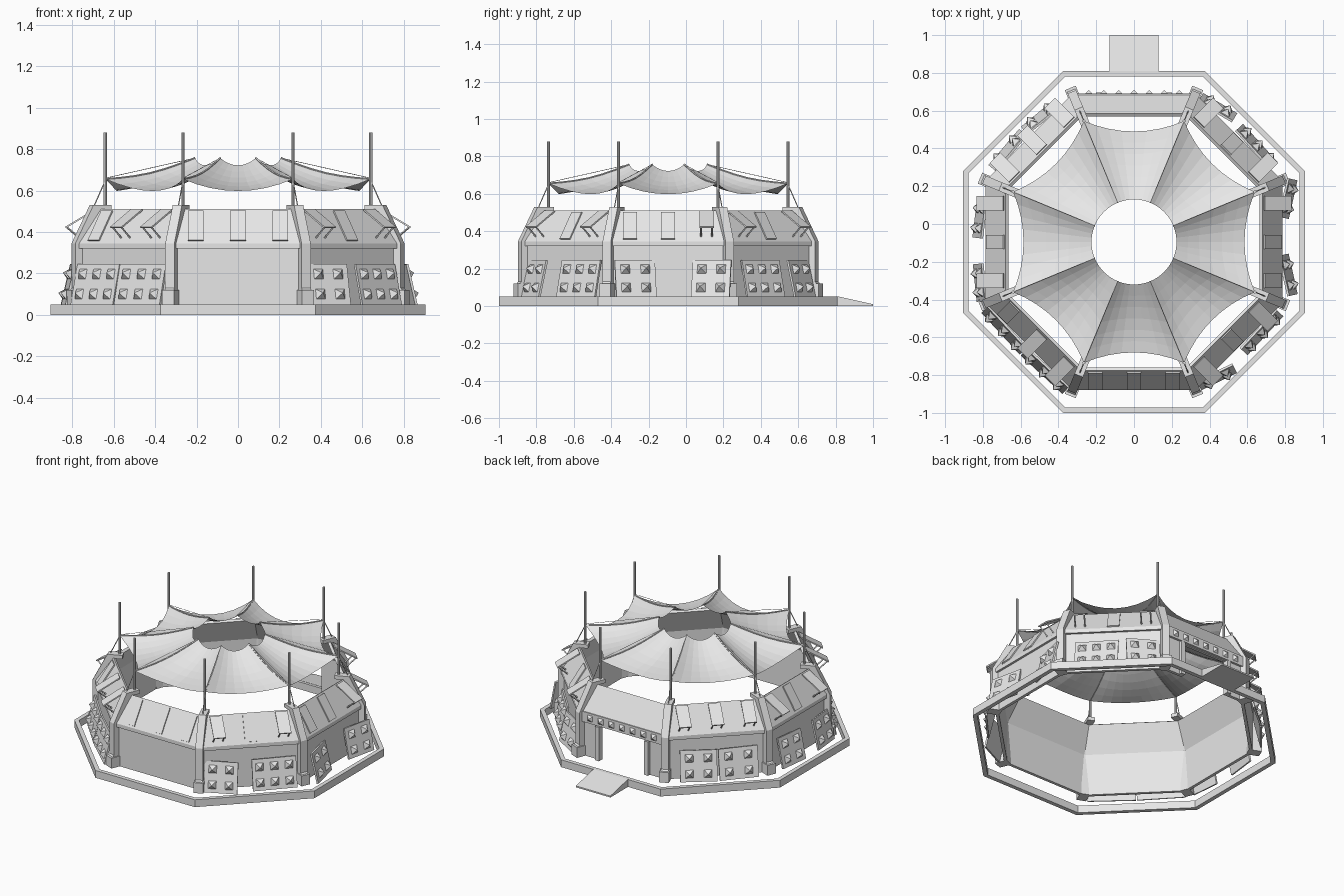
import bpy, bmesh, math
from math import sin, cos, pi, radians
from mathutils import Matrix, Vector

cube = bpy.data.objects.get("Cube")
if cube:
    bpy.data.objects.remove(cube)

mat = bpy.data.materials.new("light_grey")
mat.use_nodes = True
GREY = (0.8, 0.8, 0.8, 1)
mat.diffuse_color = GREY
mat.node_tree.nodes["Principled BSDF"].inputs["Base Color"].default_value = GREY

CENTRE = Matrix.Translation((0, -0.095, 0))
TAN = math.tan(pi / 8)
parts = {}


def part(name):
    return parts.setdefault(name, bmesh.new())


def frame(deg):
    """Local frame of a side: x outward, y along the side, z up."""
    return CENTRE @ Matrix.Rotation(radians(deg), 4, 'Z')


def box(name, m, size):
    bmesh.ops.create_cube(part(name), size=1, matrix=m @ Matrix.Diagonal((*size, 1)))


def prism(name, m, profile, half):
    """Extrude an (outward, z) profile sideways; half gives the half width."""
    bm = part(name)
    rows = [[bm.verts.new(m @ Vector((d, s * half(d), z))) for d, z in profile]
            for s in (-1, 1)]
    n = len(profile)
    faces = [bm.faces.new(rows[0]), bm.faces.new(rows[1][::-1])]
    for i in range(n):
        j = (i + 1) % n
        faces.append(bm.faces.new((rows[0][j], rows[0][i], rows[1][i], rows[1][j])))
    bmesh.ops.recalc_face_normals(bm, faces=faces)


def rod(name, m, a, b, r, sides=6):
    a, b = m @ Vector(a), m @ Vector(b)
    d = b - a
    turn = d.to_track_quat('Z', 'Y').to_matrix().to_4x4()
    bmesh.ops.create_cone(part(name), cap_ends=True, segments=sides, radius1=r, radius2=r,
                          depth=d.length, matrix=Matrix.Translation((a + b) / 2) @ turn)


def stud(name, m, size=0.05, height=0.03):
    """Four-sided pyramid pointing along local x."""
    turn = Matrix.Rotation(pi / 2, 4, 'Y') @ Matrix.Rotation(pi / 4, 4, 'Z')
    bmesh.ops.create_cone(part(name), cap_ends=True, segments=4, radius1=size * 0.707,
                          radius2=0, depth=height,
                          matrix=m @ Matrix.Translation((height / 2, 0, 0)) @ turn)


def place(m, d, t, z, tilt=0, yaw=0):
    return (m @ Matrix.Translation((d, t, z)) @ Matrix.Rotation(yaw, 4, 'Z')
            @ Matrix.Rotation(tilt, 4, 'Y'))


# Octagonal kerb and entrance ramp
for k in range(8):
    prism("kerb", frame(k * 45), [(0.877, 0), (0.905, 0), (0.905, 0.05), (0.877, 0.05)],
          lambda d: d * TAN)
prism("ramp", frame(90), [(0.895, 0), (1.095, 0), (1.095, 0.01), (0.905, 0.052), (0.895, 0.052)],
      lambda d: 0.13)

# Wall sections with sloping upper panels; the back one has a doorway
UPPER = [(0.77, 0.32), (0.785, 0.32), (0.785, 0.345), (0.68, 0.51), (0.665, 0.5), (0.75, 0.335)]
for k in range(8):
    m = frame(k * 45)
    foot = 0.28 if k == 2 else 0.05
    prism("wall", m, [(0.77, foot)] + UPPER + [(0.75, foot)], lambda d: d * TAN)
back = frame(90)
for s in (-1, 1):
    box("door_jamb", place(back, 0.76, s * 0.24, 0.17), (0.02, 0.14, 0.24))
    box("door_post", place(back, 0.775, s * 0.185, 0.165), (0.03, 0.03, 0.23))
box("door_lintel", place(back, 0.775, 0, 0.32), (0.02, 0.6, 0.07))
for i in range(-3, 4):
    stud("lintel_studs", place(back, 0.785, i * 0.08, 0.32), 0.04, 0.02)

# Roof hatches: O is propped open, C is closed
HATCHES = {0: "CCO", 45: "OCO", 135: "OOO", 180: "OCO", 225: "COO", 270: "CCC", 315: "OCO"}
for deg, states in HATCHES.items():
    m = frame(deg)
    for i, state in enumerate(states):
        t = (i - 1) * 0.205
        if state == "C":
            box("closed_hatch", place(m, 0.735, t, 0.43, radians(57.5)), (0.17, 0.075, 0.008))
        else:
            box("open_hatch", place(m, 0.762, t, 0.464, radians(31)), (0.165, 0.078, 0.008))
            for s in (-0.03, 0.03):
                rod("hatch_prop", m, (0.825, t + s, 0.422), (0.765, t + s, 0.37), 0.005, 4)

# Leaning studded armour plates: offset, width, stud columns, yaw
ARMOUR = {
    0: [(-0.175, 0.22, 2, -0.22), (0.23, 0.21, 2, 0.22)],
    45: [(-0.1, 0.27, 3, 0.05), (0.19, 0.21, 2, -0.25)],
    135: [(-0.12, 0.23, 2, 0.1), (0.13, 0.25, 2, -0.08)],
    180: [(-0.125, 0.21, 2, 0.12), (0.215, 0.2, 2, -0.1)],
    225: [(-0.155, 0.3, 3, 0.04), (0.15, 0.3, 3, -0.04)],
    315: [(-0.195, 0.21, 2, 0.33), (0.14, 0.28, 3, -0.04)],
}
LEAN = radians(-13)
for deg, plates in ARMOUR.items():
    for t, width, cols, yaw in plates:
        m = place(frame(deg), 0.815, t, 0.147, LEAN, -yaw)
        box("armour_plate", m, (0.012, width, 0.2))
        for c in range(cols):
            for z in (-0.05, 0.05):
                y = (c - (cols - 1) / 2) * width / cols
                stud("armour_studs", m @ Matrix.Translation((0.006, y, z)))

# Corner pillars, poles and stays
PILLAR = [(0.8, 0.05), (0.875, 0.05), (0.875, 0.11), (0.86, 0.13), (0.86, 0.345), (0.765, 0.53),
          (0.67, 0.53), (0.67, 0.505), (0.725, 0.505), (0.81, 0.335)]
for k in range(8):
    m = frame(k * 45 + 22.5)
    prism("corner_pillar", m, PILLAR, lambda d: 0.024)
    box("pillar_foot", place(m, 0.845, 0, 0.085), (0.075, 0.062, 0.07))
    rod("pole", m, (0.693, 0, 0.51), (0.693, 0, 0.88), 0.008, 8)
    rod("stay", m, (0.693, 0, 0.65), (0.75, 0, 0.53), 0.003, 4)
    rod("top_cable", m, (0.693, 0, 0.66), (0.225, 0, 0.757), 0.0015, 4)

# Sagging canopy with a round opening in the middle
NU, NV = 8, 6


def canopy_point(u, v):
    """u runs -1..1 across a panel, v runs 0..1 from rim to opening."""
    dip = 1 - u * u
    outer = Vector((0.64 - 0.055 * dip, u * 0.265, 0.655 - 0.057 * dip))
    a = u * pi / 8
    inner = Vector((0.225 * cos(a), 0.225 * sin(a), 0.757 - 0.035 * dip))
    p = outer.lerp(inner, v)
    p.z -= 0.022 * sin(pi * v)
    return p


bm = part("canopy")
for k in range(8):
    m = frame(k * 45)
    grid = [[bm.verts.new(m @ canopy_point(2 * i / NU - 1, j / NV)) for j in range(NV + 1)]
            for i in range(NU + 1)]
    for i in range(NU):
        for j in range(NV):
            bm.faces.new((grid[i][j], grid[i + 1][j], grid[i + 1][j + 1], grid[i][j + 1]))
    # Ridge ropes along the seams
    for j in range(NV):
        rod("ridge_rope", m, canopy_point(1, j / NV), canopy_point(1, (j + 1) / NV), 0.005, 5)
bmesh.ops.remove_doubles(bm, verts=bm.verts, dist=0.0005)
bmesh.ops.recalc_face_normals(bm, faces=bm.faces)
if sum(f.normal.z for f in bm.faces) < 0:
    bmesh.ops.reverse_faces(bm, faces=bm.faces)

for name, bm in parts.items():
    mesh = bpy.data.meshes.new(name)
    bm.to_mesh(mesh)
    bm.free()
    mesh.materials.append(mat)
    bpy.context.scene.collection.objects.link(bpy.data.objects.new(name, mesh))
